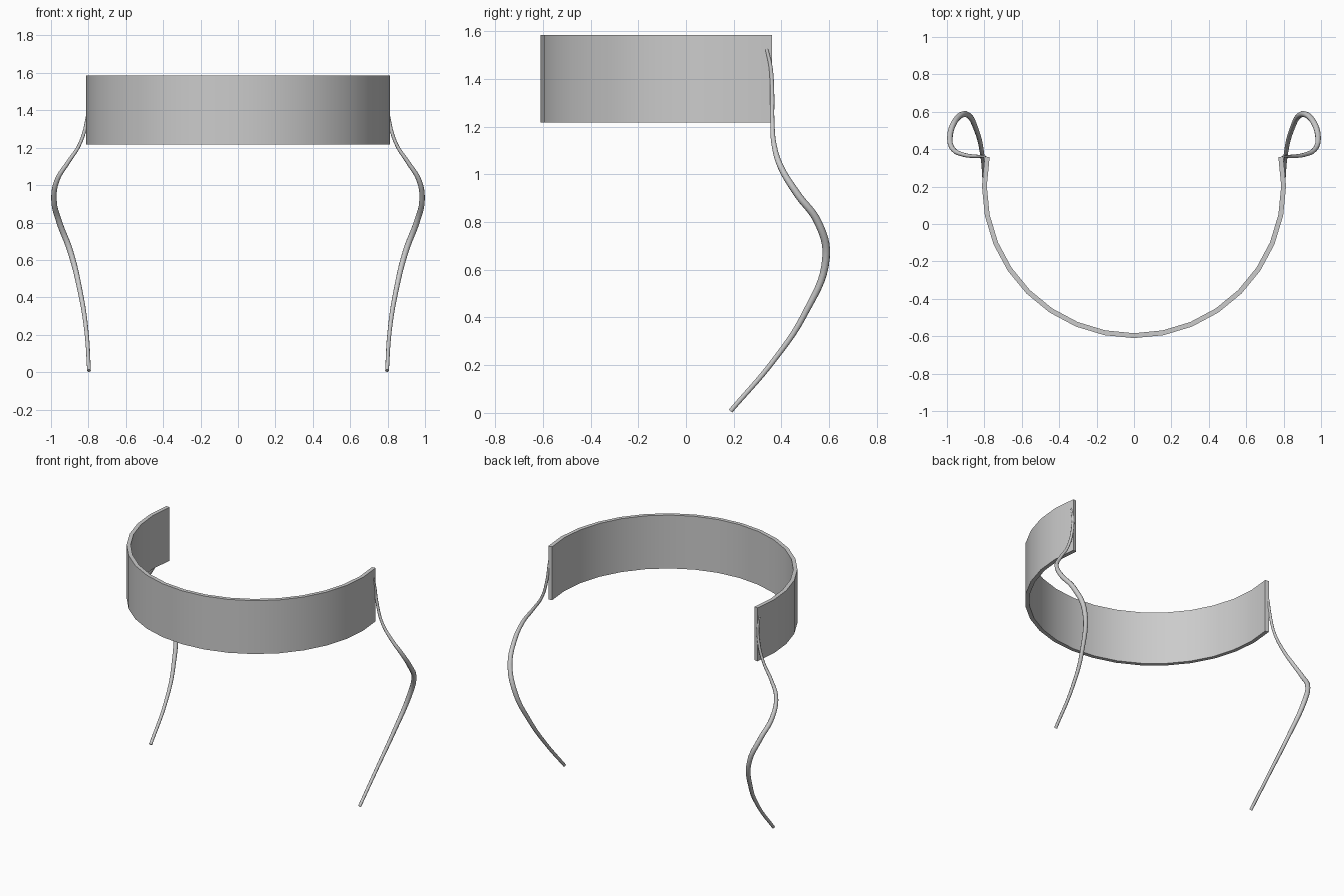
import bpy, bmesh, math

if "Cube" in bpy.data.objects:
    bpy.data.objects.remove(bpy.data.objects["Cube"])

grey = bpy.data.materials.new("plain grey")
grey.diffuse_color = (0.6, 0.6, 0.6, 1)
grey.use_nodes = True
grey.node_tree.nodes["Principled BSDF"].inputs["Base Color"].default_value = grey.diffuse_color

# Curved band: open arc of a 32-sided ring, open towards the back
R, T, CY, Z0, Z1 = 0.80, 0.013, 0.203, 1.217, 1.585
bm = bmesh.new()
rings = []
for i in range(-9, 10):
    a = math.radians(-90 + i * 11.25)
    rings.append([bm.verts.new((r * math.cos(a), CY + r * math.sin(a), z))
                  for r, z in ((R - T, Z0), (R + T, Z0), (R + T, Z1), (R - T, Z1))])
for p, q in zip(rings, rings[1:]):
    for k in range(4):
        bm.faces.new((p[k], p[(k + 1) % 4], q[(k + 1) % 4], q[k]))
bm.faces.new(rings[0])
bm.faces.new(rings[-1])
bmesh.ops.recalc_face_normals(bm, faces=bm.faces)
me = bpy.data.meshes.new("curved_band")
bm.to_mesh(me)
bm.free()
me.materials.append(grey)
band = bpy.data.objects.new("curved_band", me)
bpy.context.collection.objects.link(band)
bpy.context.view_layer.objects.active = band
band.select_set(True)
bpy.ops.object.shade_smooth_by_angle(angle=math.radians(30))
band.select_set(False)

# Curved wire arms: x, y, z, radius
PATH = [
    (0.797, 0.187, 0.008, 0.010),
    (0.811, 0.368, 0.22, 0.011),
    (0.840, 0.495, 0.41, 0.013),
    (0.898, 0.587, 0.65, 0.016),
    (0.955, 0.553, 0.80, 0.016),
    (0.984, 0.465, 0.92, 0.015),
    (0.966, 0.398, 1.03, 0.013),
    (0.910, 0.370, 1.12, 0.011),
    (0.846, 0.362, 1.22, 0.009),
    (0.808, 0.361, 1.35, 0.009),
    (0.798, 0.355, 1.45, 0.008),
    (0.797, 0.338, 1.525, 0.007),
]
for side, s in (("right", 1), ("left", -1)):
    cu = bpy.data.curves.new(side + "_arm", 'CURVE')
    cu.dimensions = '3D'
    cu.bevel_depth = 1.0
    cu.bevel_resolution = 3
    cu.resolution_u = 8
    cu.use_fill_caps = True
    sp = cu.splines.new('BEZIER')
    sp.bezier_points.add(len(PATH) - 1)
    for bp, (x, y, z, r) in zip(sp.bezier_points, PATH):
        bp.co = (s * x, y, z)
        bp.radius = r
        bp.handle_left_type = bp.handle_right_type = 'AUTO'
    cu.materials.append(grey)
    ob = bpy.data.objects.new(side + "_arm", cu)
    bpy.context.collection.objects.link(ob)
    # turn the wire into a mesh
    bpy.context.view_layer.objects.active = ob
    ob.select_set(True)
    bpy.ops.object.convert(target='MESH')
    bpy.ops.object.shade_smooth_by_angle(angle=math.radians(50))
    bpy.context.view_layer.objects.active.select_set(False)
